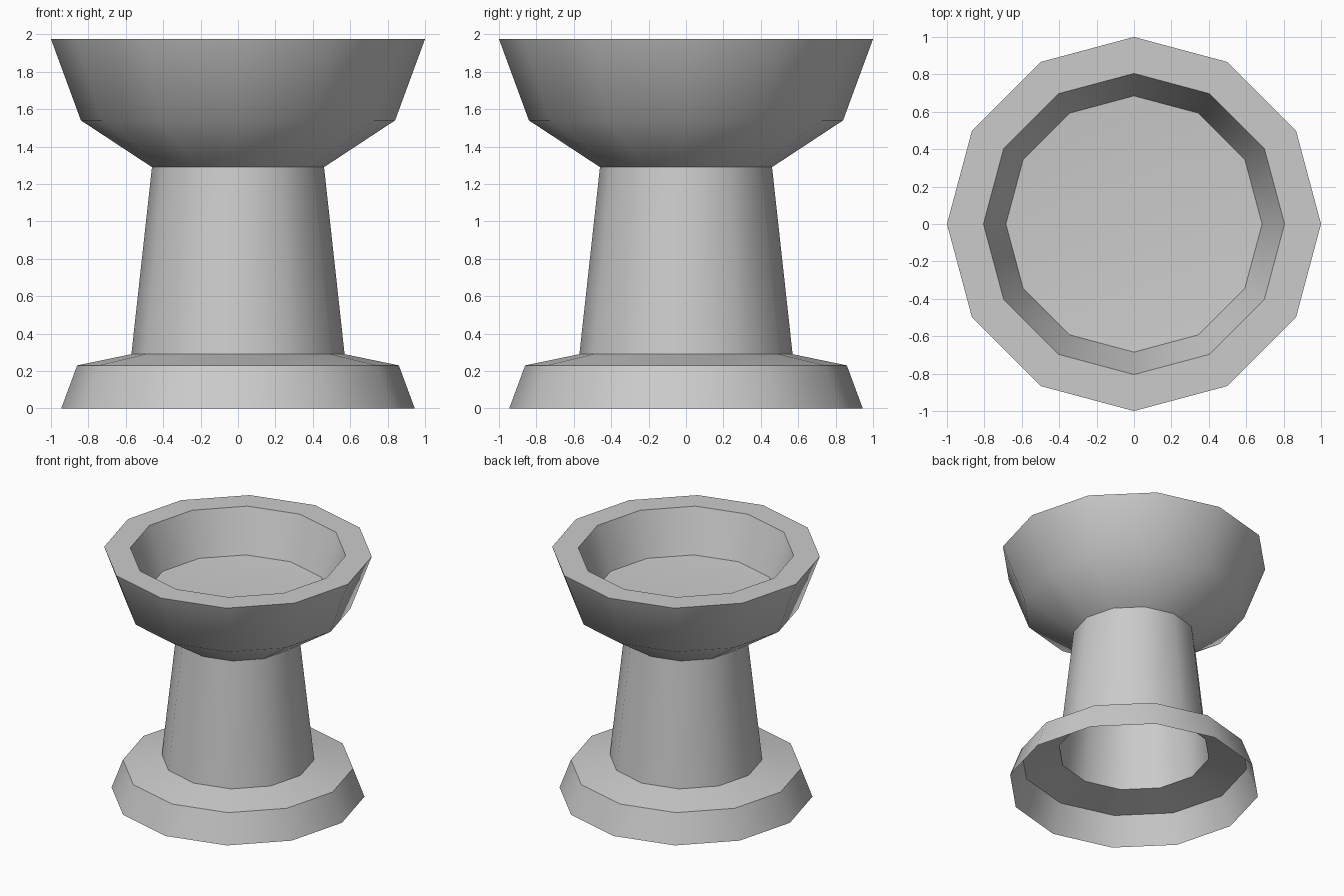
import bpy, bmesh, math

cube = bpy.data.objects.get("Cube")
if cube:
    bpy.data.objects.remove(cube, do_unlink=True)

SIDES = 12

stone = bpy.data.materials.new("grey_stone")
stone.use_nodes = True
GREY = (0.6, 0.6, 0.6, 1)
stone.diffuse_color = GREY
stone.node_tree.nodes["Principled BSDF"].inputs["Base Color"].default_value = GREY


def turned(name, profile):
    """Revolve a (radius, height) profile listed from bottom outside to top inside."""
    bm = bmesh.new()
    verts = [bm.verts.new((r, 0, z)) for r, z in profile]
    edges = [bm.edges.new(pair) for pair in zip(verts, verts[1:])]
    bmesh.ops.spin(bm, geom=verts + edges, cent=(0, 0, 0), axis=(0, 0, 1),
                   angle=math.tau, steps=SIDES, use_merge=False)
    bmesh.ops.remove_doubles(bm, verts=bm.verts, dist=0.001)
    # Turn faces outward: the profile's left-hand side is the outside
    bmesh.ops.recalc_face_normals(bm, faces=bm.faces)
    first = min(bm.faces, key=lambda f: f.calc_center_median().z)
    mid = first.calc_center_median()
    if first.normal.x * mid.x + first.normal.y * mid.y < 0:
        bmesh.ops.reverse_faces(bm, faces=bm.faces)
    mesh = bpy.data.meshes.new(name)
    bm.to_mesh(mesh)
    bm.free()
    mesh.materials.append(stone)
    obj = bpy.data.objects.new(name, mesh)
    bpy.context.collection.objects.link(obj)
    bpy.ops.object.select_all(action="DESELECT")
    obj.select_set(True)
    bpy.context.view_layer.objects.active = obj
    bpy.ops.object.shade_smooth_by_angle(angle=math.radians(45))
    return obj


# Open-bottomed foot with a gently sloped top
turned("foot", [(0.945, 0), (0.86, 0.23), (0.57, 0.29)])

# Hollow tapering stem
turned("stem", [(0.57, 0.29), (0.46, 1.29)])

# Flared bowl with a thick flat rim and a shallow dished floor
turned("bowl", [(0.46, 1.29), (0.84, 1.54), (1, 1.975), (0.805, 1.975),
                (0.685, 1.63), (0, 1.58)])
